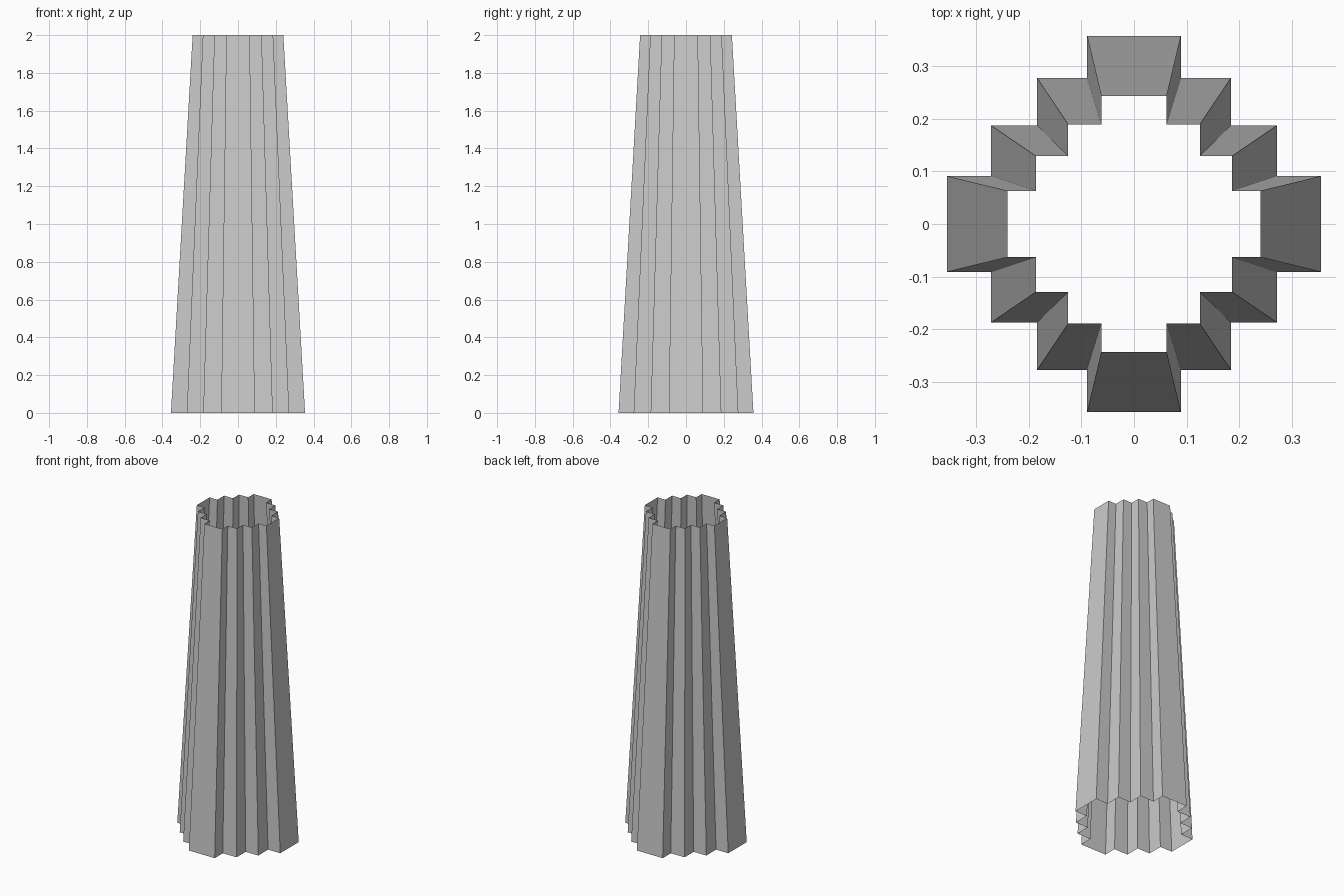
import bpy
import bmesh

cube = bpy.data.objects.get("Cube")
if cube:
    bpy.data.objects.remove(cube, do_unlink=True)

HEIGHT = 2.0


def stepped_outline(xs, ys):
    """Closed cross-shaped staircase outline from half-widths, outermost x first."""
    quarter = []
    for i, (x, y) in enumerate(zip(xs, ys)):
        quarter.append((x, y))
        if i + 1 < len(xs):
            quarter.append((xs[i + 1], y))
    left = [(-x, y) for x, y in reversed(quarter)]
    upper = quarter + left
    return upper + [(-x, -y) for x, y in upper]


# Plain grey for the whole shaft
grey = bpy.data.materials.new("light grey")
grey.use_nodes = True
colour = (0.6, 0.6, 0.6, 1.0)
grey.diffuse_color = colour
grey.node_tree.nodes["Principled BSDF"].inputs["Base Color"].default_value = colour

# Tapered, open-ended fluted shell lofted between two stepped outlines
bottom = stepped_outline((0.355, 0.271, 0.184, 0.089), (0.091, 0.187, 0.277, 0.357))
top = stepped_outline((0.240, 0.186, 0.125, 0.062), (0.063, 0.129, 0.189, 0.243))

bm = bmesh.new()
low = [bm.verts.new((x, y, 0)) for x, y in bottom]
high = [bm.verts.new((x, y, HEIGHT)) for x, y in top]
count = len(low)
for i in range(count):
    j = (i + 1) % count
    bm.faces.new((low[i], low[j], high[j], high[i]))

mesh = bpy.data.meshes.new("fluted_shaft")
bm.to_mesh(mesh)
bm.free()
mesh.materials.append(grey)
shaft = bpy.data.objects.new("fluted_shaft", mesh)
bpy.context.collection.objects.link(shaft)
